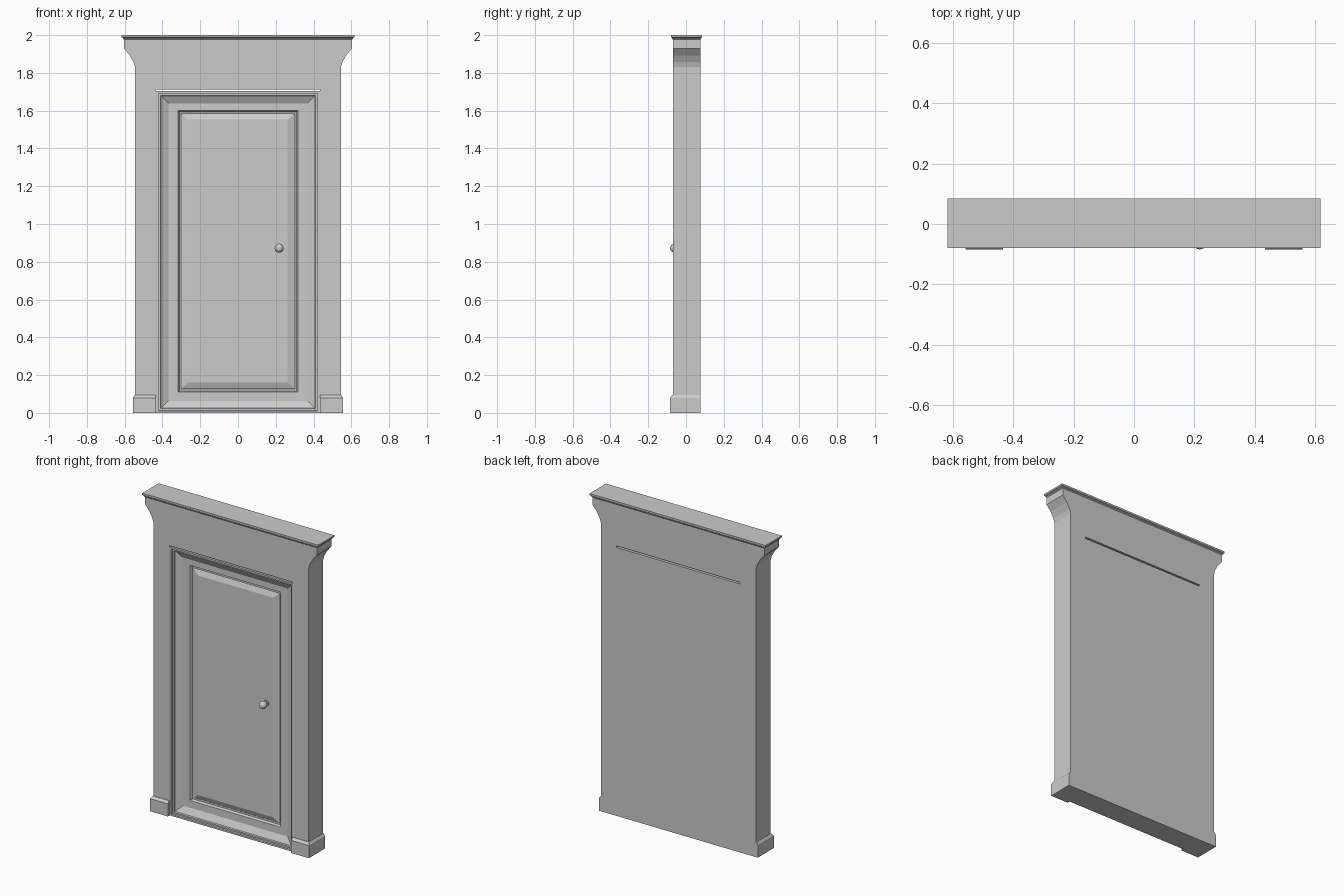
import bpy, bmesh
from mathutils import Vector

if "Cube" in bpy.data.objects:
    bpy.data.objects.remove(bpy.data.objects["Cube"])

FRONT, BACK = -0.07, 0.076


def finish(name, bm):
    bmesh.ops.recalc_face_normals(bm, faces=bm.faces[:])
    me = bpy.data.meshes.new(name)
    bm.to_mesh(me)
    bm.free()
    ob = bpy.data.objects.new(name, me)
    bpy.context.collection.objects.link(ob)
    return ob


def loft(name, rings):
    """Skin a solid through successive closed rings of points."""
    bm = bmesh.new()
    loops = [[bm.verts.new(p) for p in ring] for ring in rings]
    for a, b in zip(loops, loops[1:]):
        n = len(a)
        for i in range(n):
            bm.faces.new((a[i], a[(i + 1) % n], b[(i + 1) % n], b[i]))
    bm.faces.new(loops[0])
    bm.faces.new(loops[-1])
    return finish(name, bm)


def upright(half, z0, z1, y):
    return [(-half, y, z0), (half, y, z0), (half, y, z1), (-half, y, z1)]


def level(x0, x1, y0, y1, z):
    return [(x0, y0, z), (x1, y0, z), (x1, y1, z), (x0, y1, z)]


# Wall surround with door opening and flared top
right = [(0.433, 0), (0.545, 0), (0.545, 1.83), (0.553, 1.857), (0.573, 1.893),
         (0.604, 1.93), (0.604, 1.978)]
outline = right + [(-x, z) for x, z in reversed(right)] + [(-0.433, 1.713), (0.433, 1.713)]
loft("door_surround", [[(x, y, z) for x, z in outline] for y in (FRONT, BACK)])

# Cornice cap
loft("cornice", [level(-x, x, y0, y1, z) for x, y0, y1, z in (
    (0.604, FRONT, BACK, 1.976), (0.609, -0.074, 0.08, 1.981),
    (0.609, -0.074, 0.08, 1.985), (0.617, -0.079, 0.085, 1.989),
    (0.617, -0.079, 0.085, 2.0))])

# Plinth blocks at the foot of each side
for side, s in (("left", -1), ("right", 1)):
    loft("plinth_" + side, [level(s * a, s * b, y, BACK, z) for a, b, y, z in (
        (0.433, 0.557, -0.085, 0), (0.433, 0.557, -0.085, 0.08),
        (0.433, 0.547, -0.072, 0.095))])

# Door slab with stepped trim, sloped frame, groove and raised panel
loft("door", [upright(*r) for r in (
    (0.433, 0, 1.703, BACK), (0.433, 0, 1.703, -0.067),
    (0.422, 0.011, 1.692, -0.067), (0.420, 0.013, 1.690, -0.057),
    (0.411, 0.022, 1.681, -0.057), (0.408, 0.025, 1.678, -0.048),
    (0.367, 0.064, 1.638, -0.026), (0.318, 0.110, 1.601, -0.026),
    (0.311, 0.117, 1.594, -0.012), (0.302, 0.127, 1.584, -0.012),
    (0.298, 0.130, 1.581, -0.016), (0.263, 0.160, 1.553, -0.028))])

# Door knob, turned about the y axis
bpy.ops.mesh.primitive_uv_sphere_add(segments=20, ring_count=12, radius=0.024,
                                     location=(0.218, -0.06, 0.872))
knob = bpy.context.object
knob.name = "knob"
bpy.ops.object.shade_smooth_by_angle()
for name, r, y0, y1 in (("knob_stem", 0.010, -0.045, -0.025),
                        ("knob_rose", 0.018, -0.033, -0.026)):
    bpy.ops.mesh.primitive_cylinder_add(vertices=20, radius=r, depth=y1 - y0,
                                        location=(0.218, (y0 + y1) / 2, 0.872),
                                        rotation=(1.570796, 0, 0))
    bpy.context.object.name = name
    bpy.ops.object.shade_smooth_by_angle()
